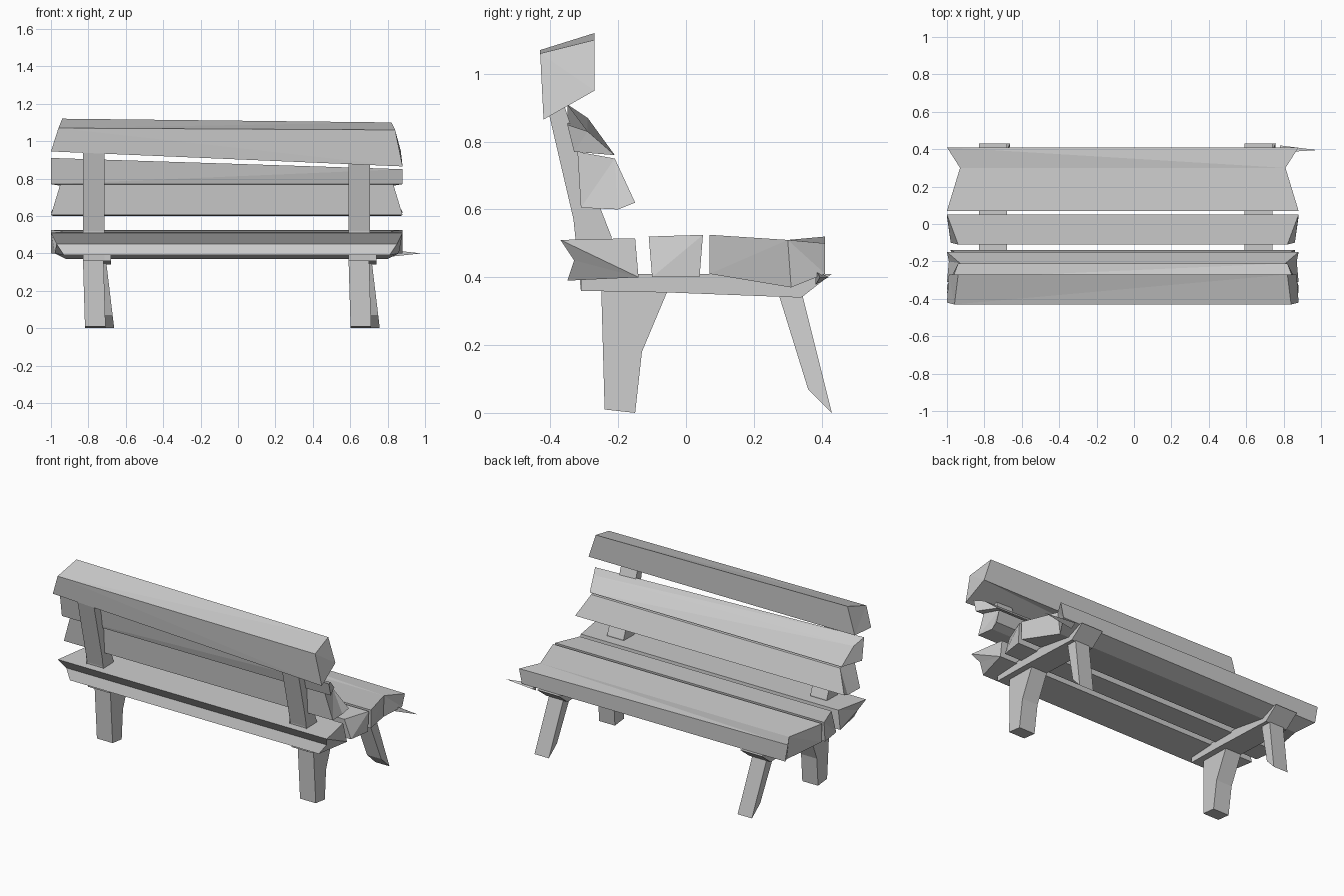
import bpy
import bmesh
import math

cube = bpy.data.objects.get("Cube")
if cube:
    bpy.data.objects.remove(cube, do_unlink=True)

# Single plain grey for the whole bench
grey = bpy.data.materials.new("weathered grey")
grey.use_nodes = True
colour = (0.6, 0.6, 0.6, 1)
grey.diffuse_color = colour
grey.node_tree.nodes["Principled BSDF"].inputs["Base Color"].default_value = colour

LEFT_END, RIGHT_END = -1, 0.88


def loft(name, left_ring, right_ring):
    """Join two matching rings of points into a closed, flat-faced solid."""
    bm = bmesh.new()
    left = [bm.verts.new(p) for p in left_ring]
    right = [bm.verts.new(p) for p in right_ring]
    count = len(left)
    for i in range(count):
        j = (i + 1) % count
        bm.faces.new((left[i], left[j], right[j], right[i]))
    bm.faces.new(left)
    bm.faces.new(right)
    bmesh.ops.triangulate(bm, faces=bm.faces[:])
    bmesh.ops.recalc_face_normals(bm, faces=bm.faces[:])
    mesh = bpy.data.meshes.new(name)
    bm.to_mesh(mesh)
    bm.free()
    mesh.materials.append(grey)
    part = bpy.data.objects.new(name, mesh)
    bpy.context.collection.objects.link(part)
    return part


def plank(name, profile):
    """Long board; each profile point is y, z, end inset, drop at right end."""
    left_ring = [(LEFT_END + inset, y, z) for y, z, inset, drop in profile]
    right_ring = [(RIGHT_END - inset, y, z - drop) for y, z, inset, drop in profile]
    return loft(name, left_ring, right_ring)


def support(name, profile, start, end, lean=0):
    """Upright or rail: a side profile given thickness, leaning along x."""
    rings = [[(x + lean * (0.4 - z), y, z) for y, z in profile] for x in (start, end)]
    return loft(name, *rings)


# Backrest boards
plank("top_back_board", [
    (-0.43, 1.07, 0.04, 0.01), (-0.27, 1.12, 0.06, 0.02),
    (-0.27, 0.95, 0.01, 0), (-0.42, 0.945, 0, 0.08)])
plank("upper_middle_back_board", [
    (-0.35, 0.91, 0, 0.06), (-0.29, 0.87, 0.03, 0.04),
    (-0.21, 0.76, 0.06, 0), (-0.33, 0.77, 0, 0)])
plank("lower_middle_back_board", [
    (-0.32, 0.77, 0.05, 0), (-0.21, 0.75, 0.07, 0), (-0.15, 0.62, 0, 0),
    (-0.2, 0.6, 0.01, 0), (-0.31, 0.605, 0, 0)])

# Seat boards
plank("rear_seat_board", [
    (-0.37, 0.51, 0, 0), (-0.15, 0.515, 0.04, 0), (-0.14, 0.4, 0.02, 0),
    (-0.35, 0.39, 0.07, 0), (-0.33, 0.45, 0.03, 0)])
plank("middle_seat_board", [
    (-0.11, 0.52, 0.06, 0), (0.05, 0.525, 0, 0),
    (0.04, 0.4, 0, 0), (-0.1, 0.4, 0.02, 0)])
plank("front_seat_board", [
    (0.07, 0.525, 0, 0), (0.3, 0.51, 0.07, 0), (0.41, 0.52, 0, 0.02),
    (0.41, 0.41, 0.02, 0), (0.31, 0.37, 0.08, 0), (0.07, 0.41, 0, 0)])

# Two matching sets of legs, back posts and seat rails
post = [(-0.42, 0.95), (-0.37, 0.94), (-0.29, 0.7), (-0.22, 0.52),
        (-0.22, 0.37), (-0.31, 0.36), (-0.32, 0.52)]
back_leg = [(-0.25, 0.37), (-0.05, 0.37), (-0.13, 0.18), (-0.15, 0), (-0.24, 0.01)]
front_leg = [(0.27, 0.36), (0.34, 0.36), (0.43, 0), (0.36, 0.07)]
rail = [(-0.31, 0.41), (0.43, 0.41), (0.34, 0.34), (-0.05, 0.355), (-0.31, 0.36)]

for side, outer in (("right", -0.83), ("left", 0.59)):
    support(side + "_back_post", post, outer, outer + 0.115)
    support(side + "_back_leg", back_leg, outer, outer + 0.11, 0.03)
    support(side + "_front_leg", front_leg, outer + 0.02, outer + 0.12, 0.12)
    support(side + "_seat_rail", rail, outer, outer + 0.15)

# Splinter sticking out of the front corner of the seat
bpy.ops.mesh.primitive_cone_add(
    vertices=3, radius1=0.025, depth=0.2,
    location=(0.88, 0.395, 0.4), rotation=(0, math.pi / 2, 0))
splinter = bpy.context.object
splinter.name = "seat_splinter"
splinter.data.materials.append(grey)
